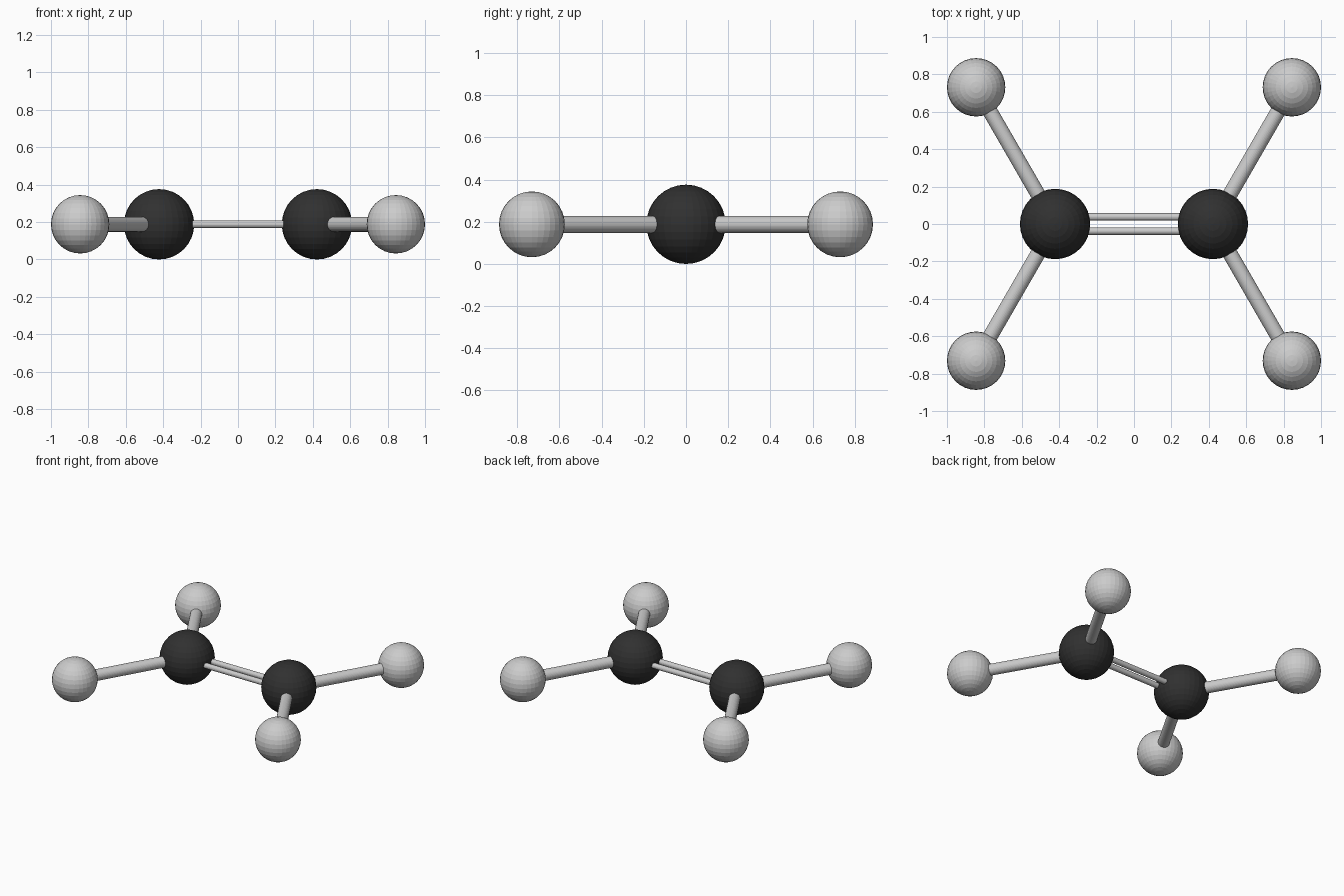
import bpy
from math import radians, sin, cos
from mathutils import Vector

if "Cube" in bpy.data.objects:
    bpy.data.objects.remove(bpy.data.objects["Cube"])

Z = 0.188          # height of the molecule plane
CX = 0.422         # carbon offset from centre
CH = 0.844         # carbon to hydrogen distance

dark = bpy.data.materials.new("carbon_dark")
dark.diffuse_color = (0.03, 0.03, 0.03, 1)
dark.use_nodes = True
dark.node_tree.nodes["Principled BSDF"].inputs["Base Color"].default_value = dark.diffuse_color


def ball(name, pos, radius, mat=None):
    bpy.ops.mesh.primitive_uv_sphere_add(segments=32, ring_count=16, radius=radius, location=pos)
    ob = bpy.context.object
    ob.name = name
    if mat:
        ob.data.materials.append(mat)


def rod(name, a, b, radius):
    d = b - a
    bpy.ops.mesh.primitive_cylinder_add(vertices=32, radius=radius, depth=d.length, location=(a + b) / 2)
    ob = bpy.context.object
    ob.name = name
    ob.rotation_euler = d.to_track_quat('Z', 'Y').to_euler()


for sx, side in ((-1, "left"), (1, "right")):
    # Carbon atom
    carbon = Vector((sx * CX, 0, Z))
    ball(f"carbon_{side}", carbon, 0.188, dark)
    # Two hydrogens and their single bonds, 60 degrees off the axis
    for sy, end in ((-1, "front"), (1, "back")):
        hyd = carbon + CH * Vector((sx * cos(radians(60)), sy * sin(radians(60)), 0))
        ball(f"hydrogen_{side}_{end}", hyd, 0.156)
        rod(f"single_bond_{side}_{end}", carbon, hyd, 0.04)

# Double bond between the carbons
for sy, end in ((-1, "front"), (1, "back")):
    y = sy * 0.038
    rod(f"double_bond_{end}", Vector((-CX, y, Z)), Vector((CX, y, Z)), 0.02)
